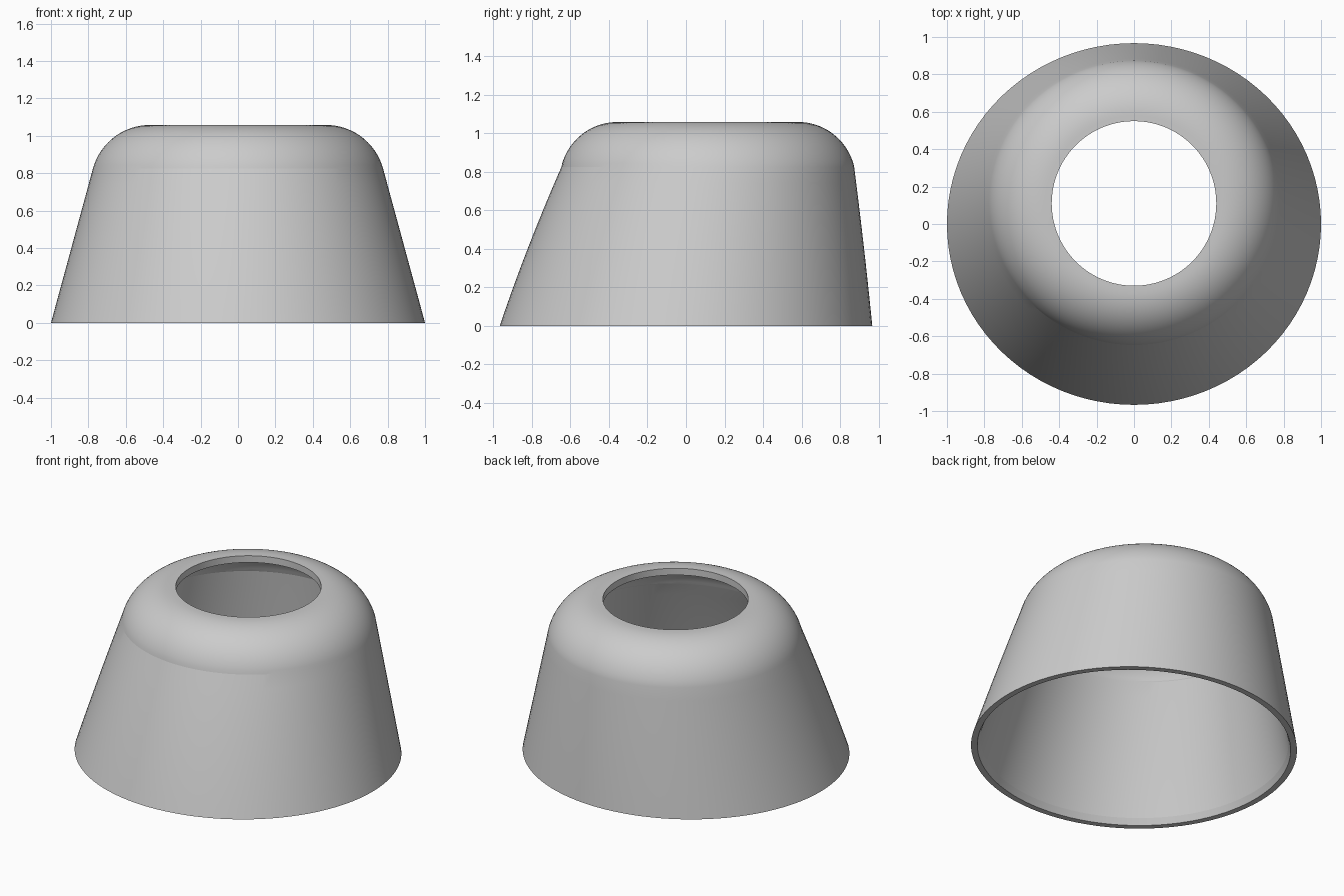
import bpy
import bmesh
from math import sin, cos, pi, atan, radians

if "Cube" in bpy.data.objects:
    bpy.data.objects.remove(bpy.data.objects["Cube"])

SEGMENTS = 96
HEIGHT = 1.058
THICK = 0.045       # shell thickness
SLOPE = 0.272       # side wall taper
FILLET = 0.317      # shoulder radius
ARC_X = 0.47        # shoulder arc centre
ARC_Z = HEIGHT - FILLET
LEAN = atan(SLOPE)
WALL_TOP = ARC_Z + FILLET * sin(LEAN)
HOLE = 0.44
SHIFT = 0.113       # the crown sits toward the back


def wall(z, inset):
    """Ring on the leaning side wall: z, x radius, y radius, y centre."""
    f = z / WALL_TOP
    return (z, 1 - SLOPE * z - inset,
            0.967 - 0.18 * f - 0.027 * f * f - inset,
            SHIFT * (0.87 * f + 0.13 * f * f))


def shoulder(radius, steps=20):
    """Rounded shoulder rings, from the wall up to the flat crown."""
    rings = []
    for i in range(1, steps + 1):
        t = i / steps
        a = LEAN + (pi / 2 - LEAN) * t
        r = ARC_X + radius * cos(a)
        rings.append((ARC_Z + radius * sin(a), r, r - 0.015 * (1 - t), SHIFT))
    return rings


# Closed cross-section: outside going up, then inside coming down
heights = [WALL_TOP * i / 10 for i in range(11)]
outer = [wall(z, 0) for z in heights] + shoulder(FILLET)
outer.append((HEIGHT, HOLE, HOLE, SHIFT - 0.003))
inner = [wall(0, 0.038), wall(0.04, THICK)]
inner += [wall(z, THICK) for z in heights[1:]] + shoulder(FILLET - THICK)
inner.append((HEIGHT - THICK, HOLE, HOLE, SHIFT - 0.003))
section = outer + inner[::-1]

# Skin the rings into one hollow shell
bm = bmesh.new()
loops = []
for z, rx, ry, cy in section:
    loops.append([bm.verts.new((rx * cos(2 * pi * k / SEGMENTS),
                                cy + ry * sin(2 * pi * k / SEGMENTS), z))
                  for k in range(SEGMENTS)])
for i, low in enumerate(loops):
    high = loops[(i + 1) % len(loops)]
    for k in range(SEGMENTS):
        n = (k + 1) % SEGMENTS
        bm.faces.new((low[k], low[n], high[n], high[k]))
bmesh.ops.recalc_face_normals(bm, faces=bm.faces)
mesh = bpy.data.meshes.new("tapered_shell")
bm.to_mesh(mesh)
bm.free()

shell = bpy.data.objects.new("tapered_shell", mesh)
bpy.context.collection.objects.link(shell)

# Plain grey finish
grey = bpy.data.materials.new("light_grey")
grey.use_nodes = True
colour = (0.6, 0.6, 0.6, 1)
grey.diffuse_color = colour
grey.node_tree.nodes["Principled BSDF"].inputs["Base Color"].default_value = colour
mesh.materials.append(grey)

# Smooth surface with crisp rims
bpy.ops.object.select_all(action="DESELECT")
shell.select_set(True)
bpy.context.view_layer.objects.active = shell
bpy.ops.object.shade_smooth_by_angle(angle=radians(6.5))
